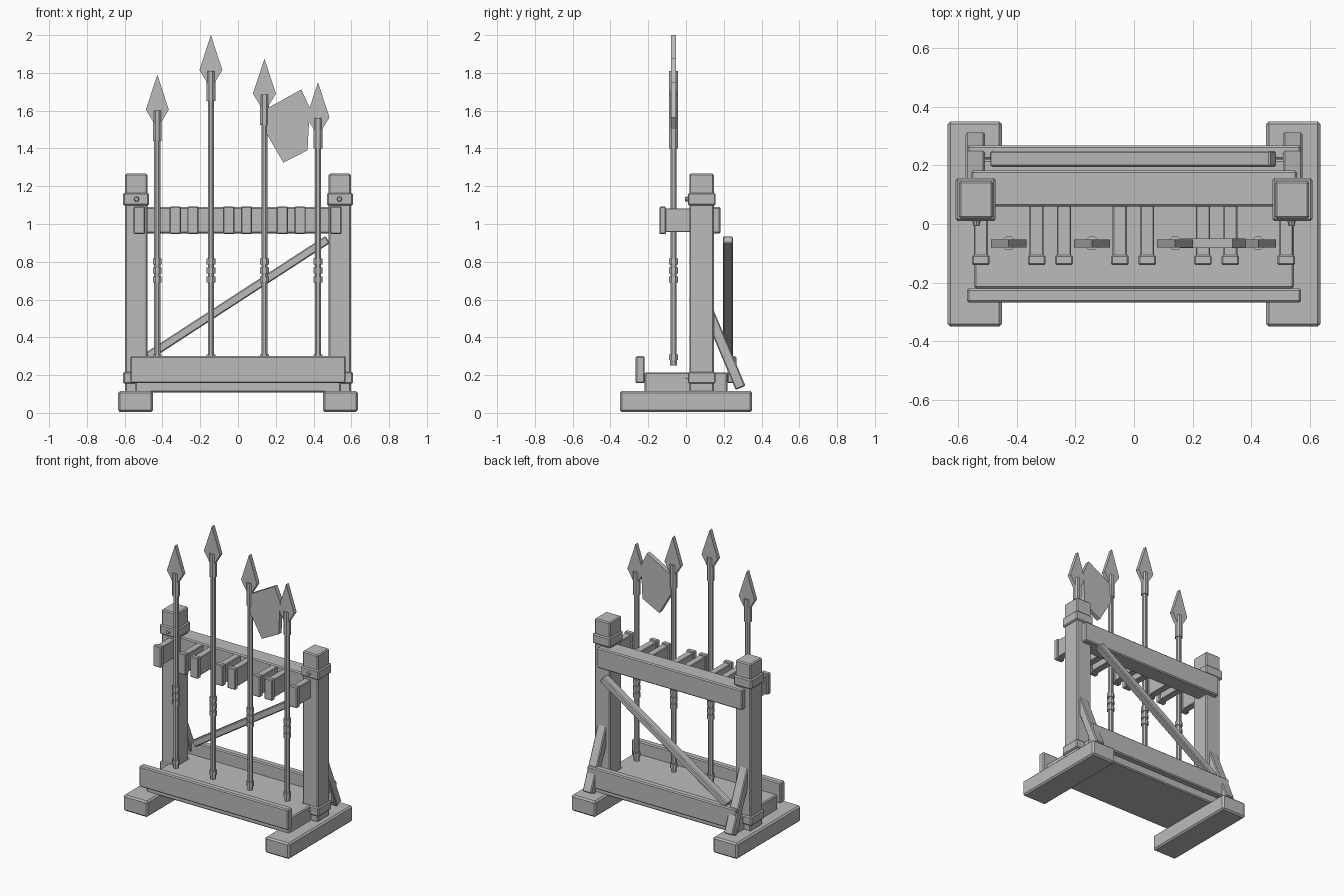
import bpy
import bmesh
import math
from mathutils import Matrix, Vector

cube = bpy.data.objects.get("Cube")
if cube:
    bpy.data.objects.remove(cube, do_unlink=True)

grey = bpy.data.materials.new("plain_grey")
grey.use_nodes = True
tone = (0.5, 0.5, 0.5, 1)
grey.diffuse_color = tone
grey.node_tree.nodes["Principled BSDF"].inputs["Base Color"].default_value = tone


def finish(name, bm, bevel=0):
    bmesh.ops.recalc_face_normals(bm, faces=bm.faces)
    mesh = bpy.data.meshes.new(name)
    bm.to_mesh(mesh)
    bm.free()
    mesh.materials.append(grey)
    obj = bpy.data.objects.new(name, mesh)
    bpy.context.scene.collection.objects.link(obj)
    if bevel:
        mod = obj.modifiers.new("edge_bevel", "BEVEL")
        mod.width = bevel
        mod.segments = 1
    return obj


def box(name, x, y, z, bevel=0.007):
    """Box from its (min, max) range on each axis."""
    bm = bmesh.new()
    ranges = (x, y, z)
    centre = Vector([(a + b) / 2 for a, b in ranges])
    size = [abs(b - a) for a, b in ranges]
    bmesh.ops.create_cube(bm, size=1, matrix=Matrix.Translation(centre) @ Matrix.Diagonal((*size, 1)))
    return finish(name, bm, bevel)


def beam(name, start, end, width, depth):
    """Square timber between two points; width runs along x or z, depth along y."""
    start, end = Vector(start), Vector(end)
    along = (end - start).normalized()
    side = Vector((0, 1, 0)) if abs(along.y) < 0.01 else Vector((1, 0, 0))
    other = along.cross(side)
    frame = Matrix((side, other, along)).transposed().to_4x4()
    bm = bmesh.new()
    scale = Matrix.Diagonal((depth, width, (end - start).length, 1))
    bmesh.ops.create_cube(bm, size=1, matrix=Matrix.Translation((start + end) / 2) @ frame @ scale)
    return finish(name, bm, 0.006)


def plate(name, outline, y, thickness):
    """Flat blade from an (x, z) outline."""
    bm = bmesh.new()
    face = bm.faces.new([bm.verts.new((x, y - thickness / 2, z)) for x, z in outline])
    new = bmesh.ops.extrude_face_region(bm, geom=[face])["geom"]
    moved = [v for v in new if isinstance(v, bmesh.types.BMVert)]
    bmesh.ops.translate(bm, vec=(0, thickness, 0), verts=moved)
    return finish(name, bm)


def rod(bm, x, y, z0, z1, radius):
    """Eight-sided upright section with flats facing the axes."""
    turn = Matrix.Rotation(math.pi / 8, 4, "Z")
    bmesh.ops.create_cone(bm, cap_ends=True, segments=8, radius1=radius, radius2=radius,
                          depth=z1 - z0, matrix=Matrix.Translation((x, y, (z0 + z1) / 2)) @ turn)


# Base platform with its front and back boards
box("platform", (-0.545, 0.545), (-0.22, 0.22), (0.108, 0.215))
for name, s in (("front_board", -1), ("back_board", 1)):
    box(name, (-0.57, 0.57), sorted((s * 0.219, s * 0.267)), (0.157, 0.3))

# Feet, posts, straps, bolts and raking braces on both sides
for side, s in (("left", 1), ("right", -1)):
    def span(a, b):
        return sorted((s * a, s * b))

    box(side + "_foot", span(0.45, 0.635), (-0.35, 0.35), (0.005, 0.115), 0.01)
    box(side + "_post", span(0.48, 0.597), (0.018, 0.147), (0.11, 1.267))
    for level, z0, z1 in (("lower", 0.155, 0.217), ("upper", 1.098, 1.165)):
        box(f"{side}_{level}_strap", span(0.472, 0.608), (0.01, 0.157), (z0, z1))
        bm = bmesh.new()
        place = Matrix.Translation((s * 0.537, 0.004, (z0 + z1) / 2))
        bmesh.ops.create_cone(bm, cap_ends=True, segments=8, radius1=0.015, radius2=0.01,
                              depth=0.02, matrix=place @ Matrix.Rotation(math.pi / 2, 4, "X"))
        finish(f"{side}_{level}_bolt", bm)
    beam(side + "_raking_brace", (s * 0.541, 0.289, 0.132), (s * 0.541, 0.1, 0.582), 0.056, 0.066)

# Diagonal brace across the back
beam("diagonal_brace", (-0.48, 0.222, 0.298), (0.475, 0.222, 0.918), 0.045, 0.054)

# Rack beam
box("rack_beam", (-0.555, 0.555), (0.06, 0.182), (0.95, 1.09))

# Spears, each held between two rack arms
Y = -0.066
tops = (1.79, 2.0, 1.875, 1.75)
for i, top in enumerate(tops):
    x = -0.427 + i * 0.2835
    for j, s in enumerate((-1, 1)):
        ax = x + s * 0.095
        label = f"{i + 1}_{j + 1}"
        box("rack_arm_" + label, (ax - 0.024, ax + 0.024), (-0.11, 0.065), (0.957, 1.083), 0.004)
        box("rack_arm_end_" + label, (ax - 0.03, ax + 0.03), (-0.14, -0.106), (0.947, 1.092), 0.005)

    bm = bmesh.new()
    rod(bm, x, Y, 0.27, top - 0.3, 0.018)
    finish(f"spear_shaft_{i + 1}", bm)

    bm = bmesh.new()
    rod(bm, x, Y, 0.25, 0.28, 0.019)
    rod(bm, x, Y, 0.28, 0.31, 0.025)
    for z in (0.69, 0.738, 0.786):
        rod(bm, x, Y, z, z + 0.032, 0.025)
    finish(f"spear_rings_{i + 1}", bm)

    bm = bmesh.new()
    rod(bm, x, Y, top - 0.35, top - 0.19, 0.025)
    finish(f"spear_socket_{i + 1}", bm)
    plate(f"spear_head_{i + 1}",
          [(x, top), (x + 0.061, top - 0.185), (x, top - 0.285), (x - 0.061, top - 0.185)], Y, 0.028)

# Broad axe blade on the third spear
plate("axe_blade", [(0.15, 1.48), (0.15, 1.61), (0.335, 1.712), (0.38, 1.615),
                    (0.368, 1.39), (0.24, 1.325)], Y, 0.032)
